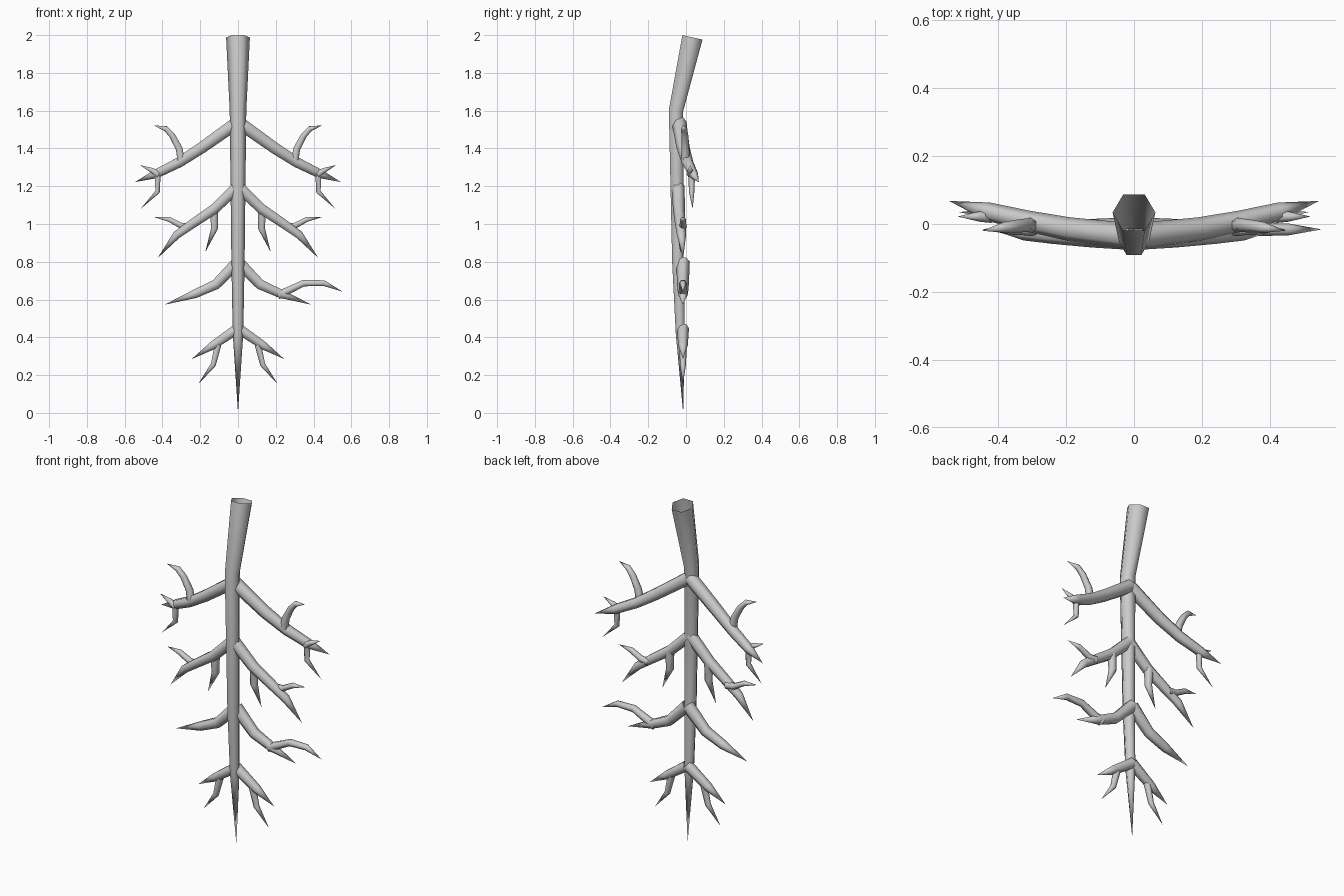
import bpy, bmesh, math
from mathutils import Vector

if "Cube" in bpy.data.objects:
    bpy.data.objects.remove(bpy.data.objects["Cube"])

SIDES = 6


def tube(name, c, radii, ref):
    """Tapered six-sided open tube along c, ending in a pointed tip."""
    bm = bmesh.new()
    rings = []
    for i, r in enumerate(radii):
        t = (c[i + 1] - c[i]).normalized()
        if i:
            t = (t + (c[i] - c[i - 1]).normalized()).normalized()
        u = (ref - t * ref.dot(t)).normalized()
        v = t.cross(u)
        angles = [math.tau * k / SIDES for k in range(SIDES)]
        rings.append([bm.verts.new(c[i] + r * (u * math.cos(a) + v * math.sin(a)))
                      for a in angles])
    tip = bm.verts.new(c[-1])
    for k in range(SIDES):
        n = (k + 1) % SIDES
        for a, b in zip(rings, rings[1:]):
            bm.faces.new((a[k], a[n], b[n], b[k]))
        bm.faces.new((rings[-1][k], rings[-1][n], tip))
    for f in bm.faces:
        f.smooth = True
    me = bpy.data.meshes.new(name)
    bm.to_mesh(me)
    bm.free()
    bpy.context.collection.objects.link(bpy.data.objects.new(name, me))


def limb(name, radius, path, y0=-0.016, y1=-0.016, sides=(1, -1)):
    """Branch through (x, z) points; depth bows from y0 to y1, radius tapers evenly."""
    last = len(path) - 1
    x0, x1 = path[0][0], path[-1][0]
    radii = [radius * (1 - 0.4 * i / last) for i in range(last)]
    for s in sides:
        c = [Vector((s * x, y0 + (y1 - y0) * max(0, (x - x0) / (x1 - x0)) ** 1.5, z))
             for x, z in path]
        tube(name + ("_right" if s > 0 else "_left"), c, radii, Vector((0, 1, 0)))


# Main root, open at the top
trunk = [Vector((0, y, z)) for y, z in
         ((0.034, 1.988), (-0.053, 1.6), (-0.043, 0.8), (-0.03, 0.42), (-0.015, 0))]
tube("tap_root", trunk, (0.063, 0.044, 0.035, 0.028), Vector((1, 0, 0)))

# Upper pair with rootlets
limb("upper_root", 0.039, [(0, 1.54), (0.19, 1.405), (0.31, 1.327), (0.43, 1.267), (0.545, 1.222)],
     -0.037, 0.068)
limb("upper_rising_rootlet", 0.023, [(0.3, 1.335), (0.312, 1.4), (0.348, 1.468), (0.382, 1.505), (0.447, 1.522)],
     -0.003, -0.02)
limb("upper_hanging_rootlet", 0.018, [(0.425, 1.265), (0.426, 1.17), (0.516, 1.08)], 0.03, 0.035)
limb("upper_short_rootlet", 0.019, [(0.42, 1.262), (0.455, 1.284), (0.52, 1.312)], 0.022, 0.022)

# Middle pair with rootlets
limb("middle_root", 0.035, [(0, 1.2), (0.125, 1.08), (0.24, 1.002), (0.325, 0.942), (0.425, 0.82)],
     -0.042, -0.015)
limb("middle_rising_rootlet", 0.021, [(0.25, 0.985), (0.3, 0.99), (0.365, 1.025), (0.447, 1.037)])
limb("middle_hanging_rootlet", 0.026, [(0.128, 1.075), (0.124, 0.977), (0.174, 0.85)], -0.03, -0.03)

# Lower pair, with one rootlet on the right only
limb("lower_root", 0.036, [(0, 0.8), (0.117, 0.68), (0.228, 0.63), (0.388, 0.573)])
limb("lower_rising_rootlet", 0.025,
     [(0.21, 0.622), (0.264, 0.647), (0.348, 0.687), (0.455, 0.687), (0.553, 0.642)], sides=(1,))

# Bottom pair with rootlets
limb("bottom_root", 0.032, [(0, 0.448), (0.132, 0.358), (0.245, 0.285)])
limb("bottom_hanging_rootlet", 0.02, [(0.105, 0.362), (0.131, 0.255), (0.212, 0.15)])
